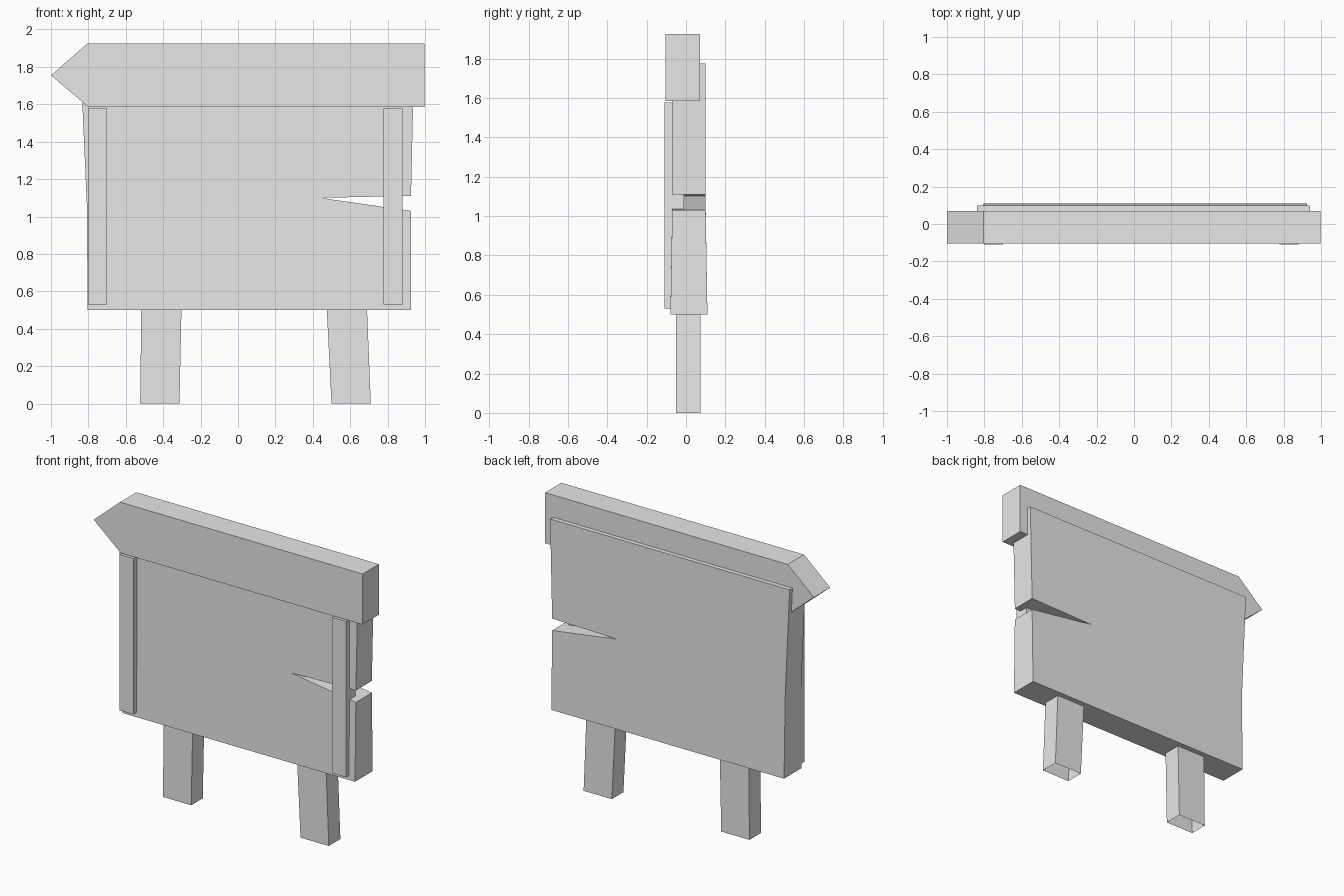
import bpy
import bmesh

cube = bpy.data.objects.get("Cube")
if cube:
    bpy.data.objects.remove(cube, do_unlink=True)

grey = bpy.data.materials.new("plain grey")
grey.use_nodes = True
colour = (0.8, 0.8, 0.8, 1)
grey.diffuse_color = colour
grey.node_tree.nodes["Principled BSDF"].inputs["Base Color"].default_value = colour


def slab(name, outline, front, back, split=None, flare=0, open_ends=False):
    """Extrude an x-z outline from y = front to y = back."""
    bm = bmesh.new()
    low = min(z for x, z in outline)
    rings = []
    for y, side in ((front, -1), (back, 1)):
        rings.append([bm.verts.new((x, y + side * flare * (z == low), z))
                      for x, z in outline])
    for ring in rings:
        bm.faces.new(ring)
    count = len(outline)
    for i in range(count):
        j = (i + 1) % count
        if open_ends and outline[i][1] == outline[j][1]:
            continue
        bm.faces.new((rings[0][i], rings[0][j], rings[1][j], rings[1][i]))
    # Fold line across both broad faces
    if split:
        for ring in rings:
            bmesh.ops.connect_verts(bm, verts=[ring[k] for k in split])
    bmesh.ops.recalc_face_normals(bm, faces=bm.faces)
    mesh = bpy.data.meshes.new(name)
    bm.to_mesh(mesh)
    bm.free()
    mesh.materials.append(grey)
    obj = bpy.data.objects.new(name, mesh)
    bpy.context.collection.objects.link(obj)
    return obj


# Main board, with a wedge-shaped crack on its left edge
slab("cracked_board",
     [(-0.805, 0.5), (0.925, 0.5), (0.925, 1.03), (0.44, 1.10),
      (0.925, 1.11), (0.94, 1.775), (-0.84, 1.775), (-0.807, 1.04)],
     -0.07, 0.10, split=(3, 7), flare=0.009)

# Header beam ending in a point
slab("pointed_header",
     [(-0.80, 1.585), (0.998, 1.585), (0.998, 1.925), (-0.805, 1.925), (-1, 1.755)],
     -0.103, 0.07)

# Upright battens on the front
for name, x in (("right_batten", -0.803), ("left_batten", 0.777)):
    slab(name, [(x, 0.53), (x + 0.102, 0.53), (x + 0.102, 1.577), (x, 1.577)],
         -0.11, -0.01)

# Hollow legs, leaning slightly
for name, foot, top in (("right_leg", -0.523, -0.517), ("left_leg", 0.5, 0.474)):
    slab(name, [(foot, 0), (foot + 0.21, 0), (top + 0.215, 0.52), (top, 0.52)],
         -0.05, 0.073, open_ends=True)
